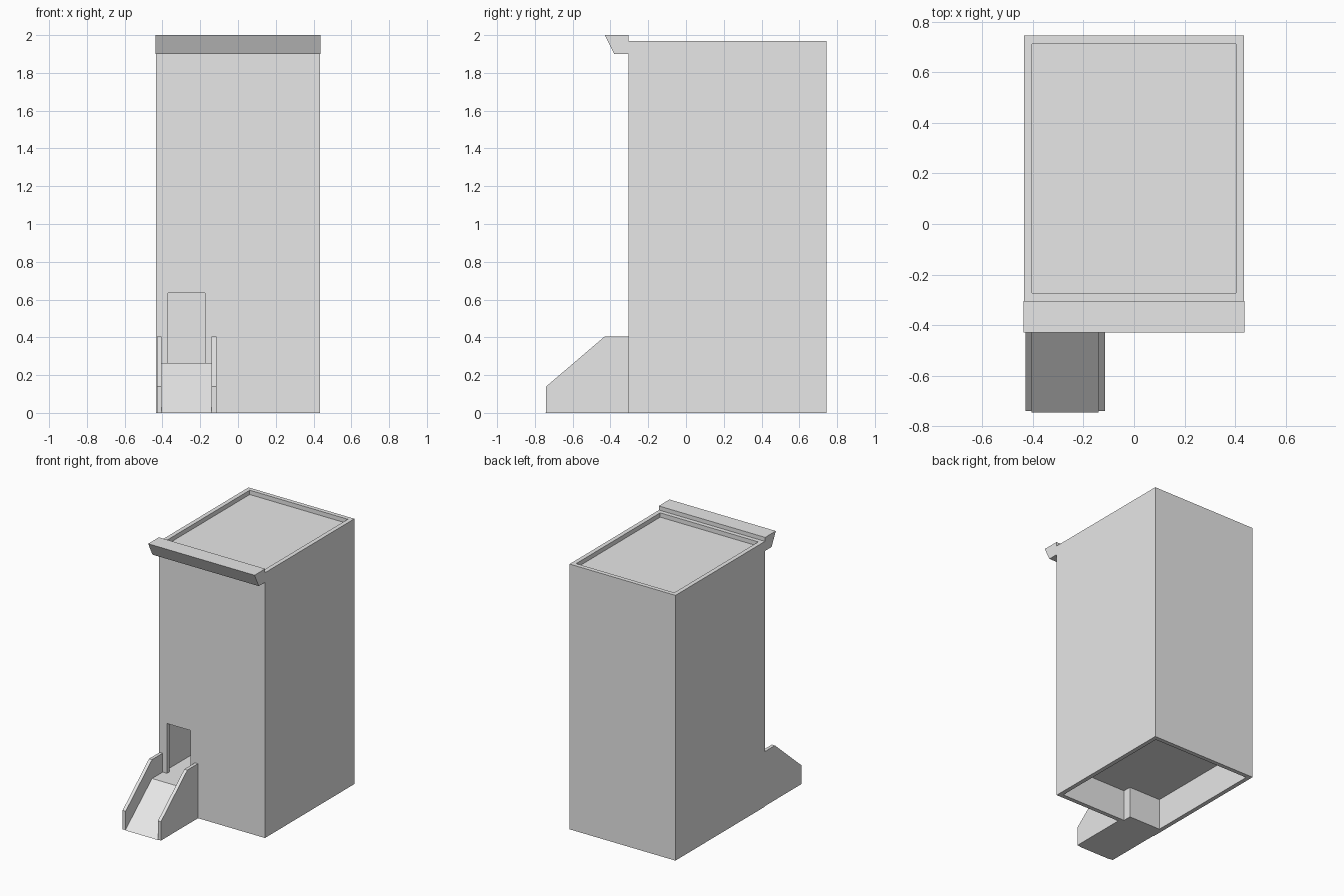
import bpy
import bmesh

if "Cube" in bpy.data.objects:
    bpy.data.objects.remove(bpy.data.objects["Cube"], do_unlink=True)

GREY = (0.8, 0.8, 0.8, 1)
mat = bpy.data.materials.new("plain grey")
mat.use_nodes = True
mat.diffuse_color = GREY
mat.node_tree.nodes["Principled BSDF"].inputs["Base Color"].default_value = GREY


def extrude_x(name, profile, x0, x1):
    """Solid made by sweeping a (y, z) profile from x0 to x1."""
    bm = bmesh.new()
    face = bm.faces.new([bm.verts.new((x0, y, z)) for y, z in profile])
    swept = bmesh.ops.extrude_face_region(bm, geom=[face])["geom"]
    verts = [v for v in swept if isinstance(v, bmesh.types.BMVert)]
    bmesh.ops.translate(bm, verts=verts, vec=(x1 - x0, 0, 0))
    bmesh.ops.recalc_face_normals(bm, faces=bm.faces)
    mesh = bpy.data.meshes.new(name)
    bm.to_mesh(mesh)
    bm.free()
    mesh.materials.append(mat)
    obj = bpy.data.objects.new(name, mesh)
    bpy.context.collection.objects.link(obj)
    return obj


def box(name, x, y, z):
    profile = [(y[0], z[0]), (y[1], z[0]), (y[1], z[1]), (y[0], z[1])]
    return extrude_x(name, profile, *x)


def cut(target, cutter):
    mod = target.modifiers.new(cutter.name, "BOOLEAN")
    mod.operation = "DIFFERENCE"
    mod.solver = "EXACT"
    mod.object = cutter
    bpy.context.view_layer.objects.active = target
    bpy.ops.object.modifier_apply(modifier=mod.name)
    bpy.data.objects.remove(cutter, do_unlink=True)


# Hollow tower: room, roof recess, open underside and doorway
FRONT, BACK, HALF, TOP, WALL = -0.305, 0.745, 0.435, 1.97, 0.032
FLOOR = 0.265
inner_x = (-HALF + WALL, HALF - WALL)
inner_y = (FRONT + WALL, BACK - WALL)

tower = box("tower", (-HALF, HALF), (FRONT, BACK), (0, TOP))
for name, z in (("room", (FLOOR, TOP - 2 * WALL)),
                ("roof_recess", (TOP - WALL, TOP + 0.1)),
                ("underside", (-0.1, FLOOR - WALL))):
    cut(tower, box(name, inner_x, inner_y, z))
cut(tower, box("doorway", (-0.37, -0.175), (FRONT - 0.1, FRONT + 0.1), (FLOOR, 0.635)))

# Cornice with a sloping front
extrude_x("cornice", [(FRONT, 1.9), (-0.38, 1.9), (-0.43, 2), (FRONT, 2)], -0.437, 0.437)

# Entrance ramp, running a little way in under the floor
extrude_x("ramp", [(-0.21, 0), (-0.745, 0), (-0.43, FLOOR), (-0.21, FLOOR)], -0.405, -0.14)

# Ramp side walls
rail = [(FRONT, 0), (-0.74, 0), (-0.74, 0.14), (-0.43, 0.405), (FRONT, 0.405)]
for name, x in (("right_ramp_wall", -0.43), ("left_ramp_wall", -0.14)):
    extrude_x(name, rail, x, x + 0.025)
